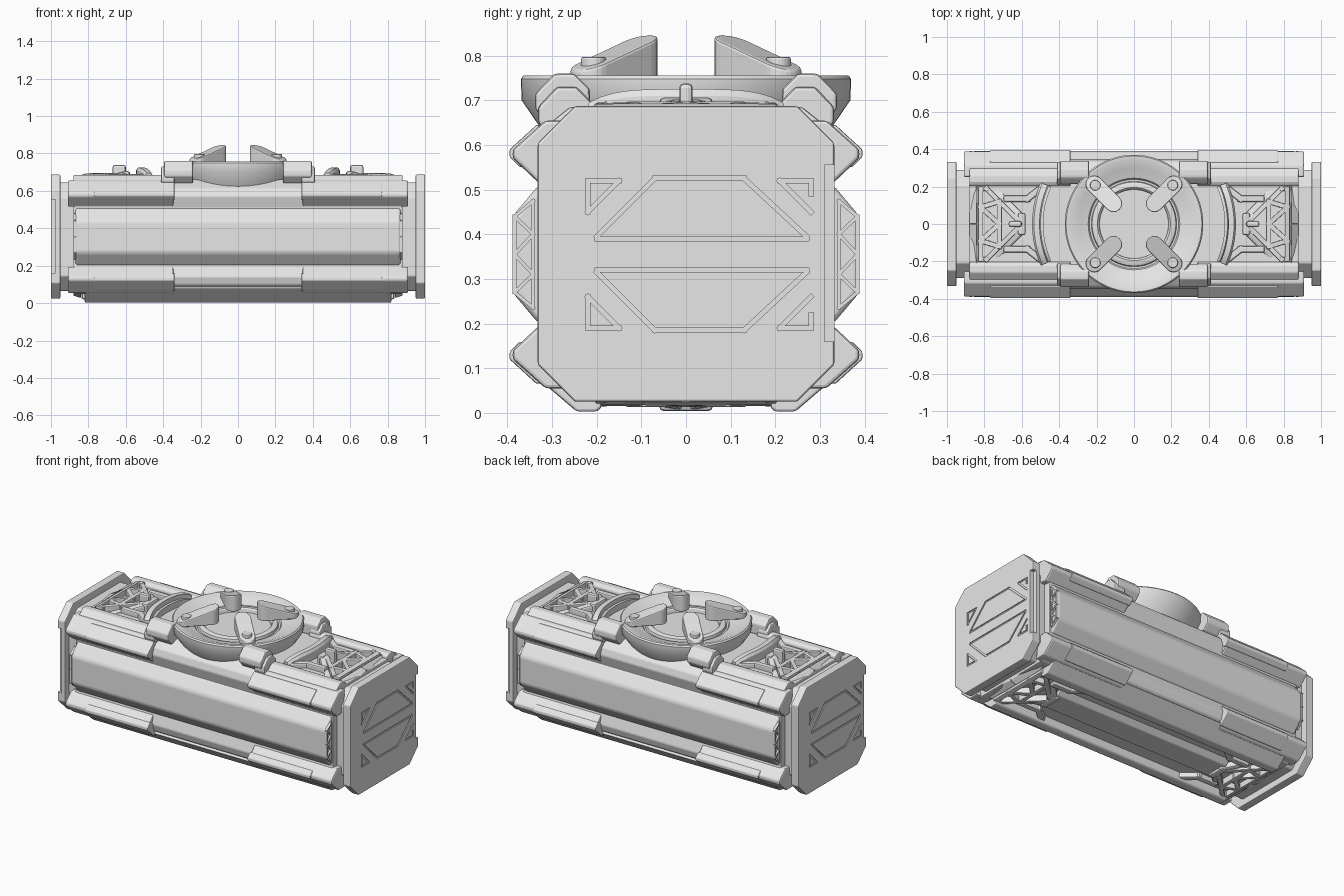
import bpy, bmesh, math
from mathutils import Vector

if "Cube" in bpy.data.objects:
    bpy.data.objects.remove(bpy.data.objects["Cube"])

MID = 0.355  # mirror height of the container
grey = bpy.data.materials.new("light_grey")
grey.diffuse_color = (0.8, 0.8, 0.8, 1)
grey.use_nodes = True
grey.node_tree.nodes["Principled BSDF"].inputs["Base Color"].default_value = grey.diffuse_color


def finish(name, bm, mirror="", bevel=0.0, segs=2, smooth=False, slope=False):
    """Turn a bmesh in world coordinates into an object centred on the mirror planes."""
    if slope:  # bend the outer corners down to follow the chamfered body
        for v in bm.verts:
            v.co.z -= max(0, abs(v.co.y) - 0.2) * 0.6 + max(0, abs(v.co.x) - 0.8) * 0.3
    bmesh.ops.recalc_face_normals(bm, faces=bm.faces)
    bmesh.ops.translate(bm, verts=bm.verts, vec=(0, 0, -MID))
    me = bpy.data.meshes.new(name)
    bm.to_mesh(me)
    bm.free()
    me.materials.append(grey)
    if smooth:
        me.polygons.foreach_set("use_smooth", [True] * len(me.polygons))
        me.set_sharp_from_angle(angle=math.radians(32))
    ob = bpy.data.objects.new(name, me)
    ob.location.z = MID
    bpy.context.collection.objects.link(ob)
    if bevel:
        b = ob.modifiers.new("bevel", "BEVEL")
        b.width, b.segments, b.limit_method = bevel, segs, "ANGLE"
    if mirror:
        m = ob.modifiers.new("mirror", "MIRROR")
        m.use_axis = [a in mirror for a in "xyz"]
        m.use_mirror_merge = False
    return ob


def prism(bm, pts, axis, lo, hi):
    """Extrude a polygon: axis x uses (y, z) points, axis z uses (x, y) points."""
    place = (lambda p, t: (t, p[0], p[1])) if axis == "x" else (lambda p, t: (p[0], p[1], t))
    a = [bm.verts.new(place(p, lo)) for p in pts]
    b = [bm.verts.new(place(p, hi)) for p in pts]
    bm.faces.new(a)
    bm.faces.new(b[::-1])
    for i in range(len(pts)):
        j = (i + 1) % len(pts)
        bm.faces.new((a[i], a[j], b[j], b[i]))


def bar(p, q, w):
    """Outline of a straight strip from p to q."""
    p, q = Vector(p), Vector(q)
    d = (q - p).normalized()
    n = Vector((-d.y, d.x)) * w / 2
    e = d * w / 2
    return [p - e + n, p - e - n, q + e - n, q + e + n]


def part(name, shapes, axis, lo, hi, **kw):
    bm = bmesh.new()
    for s in shapes:
        prism(bm, s, axis, lo, hi)
    return finish(name, bm, **kw)


def octagon(y, z0, z1, c):
    return [(-y, z0 + c), (-y + c, z0), (y - c, z0), (y, z0 + c),
            (y, z1 - c), (y - c, z1), (-y + c, z1), (-y, z1 - c)]


# Body core and necks
half = [(0.265, 0.66), (0.335, 0.612), (0.348, 0.57), (0.33, 0.51)]
side = half + [(y, 2 * MID - z) for y, z in reversed(half)]
core = side + [(-y, z) for y, z in reversed(side)]
part("body_core", [core], "x", -0.88, 0.88, bevel=0.006)
part("neck", [octagon(0.29, 0.065, 0.645, 0.08)], "x", 0.85, 0.96, mirror="x", bevel=0.006)

# Long side panels with open lattice ends
panel = [(0.30, 0.51), (0.33, 0.51), (0.389, 0.44), (0.389, 0.27), (0.33, 0.20), (0.30, 0.20)]
part("side_panel", [panel], "x", -0.87, 0.87, mirror="y", bevel=0.018, segs=4)
zig = [(0.342, 0.475), (0.342, 0.235), (0.384, 0.27), (0.384, 0.44)]
lattice = [bar(zig[i], zig[(i + 1) % 4], 0.008) for i in range(4)]
lattice += [bar(a, b, 0.008) for a, b in (((0.342, 0.40), (0.384, 0.44)), ((0.342, 0.40), (0.384, 0.355)),
                                         ((0.342, 0.31), (0.384, 0.355)), ((0.342, 0.31), (0.384, 0.27)))]
part("side_lattice", lattice, "x", 0.865, 0.88, mirror="xy")

# Corner rails with raised pads
rail = [(0.27, 0.52), (0.33, 0.515), (0.388, 0.57), (0.388, 0.59), (0.315, 0.655), (0.25, 0.655)]
part("corner_rail", [rail], "x", 0.345, 0.91, mirror="xyz", bevel=0.008)
pad = [(0.35, 0.555), (0.372, 0.55), (0.395, 0.573), (0.395, 0.59), (0.335, 0.645), (0.31, 0.64)]
part("rail_pad", [pad], "x", 0.34, 0.77, mirror="xyz", bevel=0.004)

# Edge bars along the deck and underside
edge = [(0.20, 0.64), (0.205, 0.675), (0.225, 0.685), (0.26, 0.685), (0.31, 0.645), (0.30, 0.62)]
part("top_edge_bar", [edge], "x", 0.34, 0.88, mirror="xy", bevel=0.006)
low = [(0.18, 0.08), (0.19, 0.01), (0.20, 0.003), (0.245, 0.003), (0.335, 0.08), (0.30, 0.10)]
part("bottom_edge_bar", [low], "x", -0.82, 0.82, mirror="y", bevel=0.006)
part("bottom_spine", [octagon(0.10, 0.02, 0.09, 0.03)], "x", -0.60, 0.60, bevel=0.008)

# Triangular truss frames at both ends, top and bottom
arms = [bar((0.855, 0.28), (0.61, 0.035), 0.052), bar((0.60, 0.04), (0.60, 0.0), 0.04)]
part("truss_arm", arms, "z", 0.62, 0.706, mirror="xyz", bevel=0.01, slope=True)
braces = [bar((0.68, 0.135), (0.57, 0.135), 0.035), bar((0.57, 0.135), (0.50, 0.19), 0.035)]
part("truss_brace", braces, "z", 0.62, 0.69, mirror="xyz", bevel=0.008)
web = [bar(a, b, 0.026) for a, b in (((0.82, 0.0), (0.82, 0.19)), ((0.82, 0.19), (0.79, 0.19)),
                                     ((0.79, 0.19), (0.62, 0.02)), ((0.82, 0.09), (0.72, 0.12)),
                                     ((0.82, 0.09), (0.72, 0.0)), ((0.72, 0.12), (0.72, 0.0)))]
part("truss_web", web, "z", 0.63, 0.697, mirror="xyz", bevel=0.004, slope=True)
part("truss_back_beam", [[(0.84, 0), (0.88, 0), (0.88, 0.29), (0.84, 0.25), (0.84, 0.2)]], "z", 0.62, 0.695,
     mirror="xyz", bevel=0.006, slope=True)
part("latch_tab", [bar((0.615, 0), (0.655, 0), 0.03)], "z", 0.64, 0.738, mirror="x", bevel=0.01)

# Curved guard walls beside the hatch
arc = [math.radians(-24 + 3 * i) for i in range(17)]
for name, r0, r1, top in (("guard_wall", 0.505, 0.545, 0.725), ("guard_step", 0.485, 0.51, 0.70)):
    bm = bmesh.new()
    rows = [[bm.verts.new((r * math.cos(a), r * math.sin(a), z if z < 0.65 else z - 0.03 * (a / arc[-1]) ** 4))
             for r, z in ((r0, 0.64), (r1, 0.64), (r1, top - 0.015), (r1 - 0.01, top), (r0, top))] for a in arc]
    for s, t in zip(rows, rows[1:]):
        for i in range(5):
            bm.faces.new((s[i], s[(i + 1) % 5], t[(i + 1) % 5], t[i]))
    bm.faces.new(rows[0])
    bm.faces.new(rows[-1])
    finish(name, bm, mirror="x", smooth=True)

# Round hatch: dished rim with a hub ring
prof = [(0, 0.60), (0.30, 0.60), (0.368, 0.70), (0.37, 0.748), (0.363, 0.756), (0.345, 0.756),
        (0.30, 0.738), (0.245, 0.722), (0.238, 0.712), (0.228, 0.712), (0.224, 0.728), (0.215, 0.733),
        (0.195, 0.733), (0.188, 0.726), (0.184, 0.708), (0, 0.708)]
bm = bmesh.new()
vs = [bm.verts.new((r, 0, z)) for r, z in prof]
es = [bm.edges.new(e) for e in zip(vs, vs[1:])]
bmesh.ops.spin(bm, geom=vs + es, axis=(0, 0, 1), cent=(0, 0, 0), angle=2 * math.pi, steps=72)
bmesh.ops.remove_doubles(bm, verts=bm.verts, dist=1e-4)
finish("hatch_rim", bm, smooth=True)

# Octagonal hinge blocks around the hatch
block = [(0.215, 0.66), (0.215, 0.725), (0.25, 0.76), (0.295, 0.76), (0.338, 0.715), (0.338, 0.68), (0.30, 0.64)]
part("hinge_block", [block], "x", 0.24, 0.395, mirror="xy", bevel=0.008)
part("hinge_foot", [[(y * 0.98, z - 0.03) for y, z in block]], "x", 0.34, 0.412, mirror="xy", bevel=0.008)

# Four sloped clamp claws with bolts
bm = bmesh.new()
c = math.sqrt(0.5)
outline = []
for centre, start in ((0.30, -90), (0.155, 90)):
    for i in range(13):
        a = math.radians(start + 15 * i)
        outline.append((centre + 0.046 * math.cos(a), 0.046 * math.sin(a)))
prism(bm, outline, "z", 0.745, 0.8)
for v in bm.verts:
    r, w = v.co.x, v.co.y
    if v.co.z > 0.77:
        v.co.z = 0.847 - max(0.0, r - 0.11) * 0.335
    v.co.x, v.co.y = c * (r - w), c * (r + w)
finish("clamp_claw", bm, mirror="xy", bevel=0.006)
ring = [(0.207 + 0.028 * math.cos(i * math.pi / 12), 0.207 + 0.028 * math.sin(i * math.pi / 12)) for i in range(24)]
part("clamp_bolt", [ring], "z", 0.735, 0.797, mirror="xy", bevel=0.005)

# End caps with engraved lines and a side notch
lines = [((-0.2, 0.39), (0.27, 0.39)), ((-0.2, 0.395), (-0.07, 0.525)), ((-0.07, 0.525), (0.13, 0.525)),
         ((0.13, 0.525), (0.27, 0.395)), ((0.21, 0.52), (0.28, 0.52)), ((0.28, 0.52), (0.28, 0.49)),
         ((0.21, 0.52), (0.28, 0.45)), ((-0.15, 0.52), (-0.22, 0.52)), ((-0.22, 0.52), (-0.22, 0.45)),
         ((-0.22, 0.45), (-0.15, 0.52))]
for s, label in ((1, "right"), (-1, "left")):
    cap = part("end_cap_" + label, [octagon(0.332, 0.025, 0.687, 0.083)], "x", s * 0.95, s * 1.0, bevel=0.005)
    bm = bmesh.new()
    for p, q in lines:
        for k in (0, 1):
            flip = [(s * y, 2 * MID - z if k else z) for y, z in (p, q)]
            prism(bm, bar(*flip, 0.010), "x", s * 0.994, s * 1.03)
    prism(bm, [(s * 0.31, 0.16), (s * 0.35, 0.16), (s * 0.35, 0.555), (s * 0.31, 0.555)], "x", s * 0.975, s * 1.03)
    cutter = finish("cap_cutter_" + label, bm)
    cutter.hide_render = True
    cutter.hide_set(True)
    cut = cap.modifiers.new("engrave", "BOOLEAN")
    cut.object, cut.operation, cut.solver, cut.use_self = cutter, "DIFFERENCE", "EXACT", True
